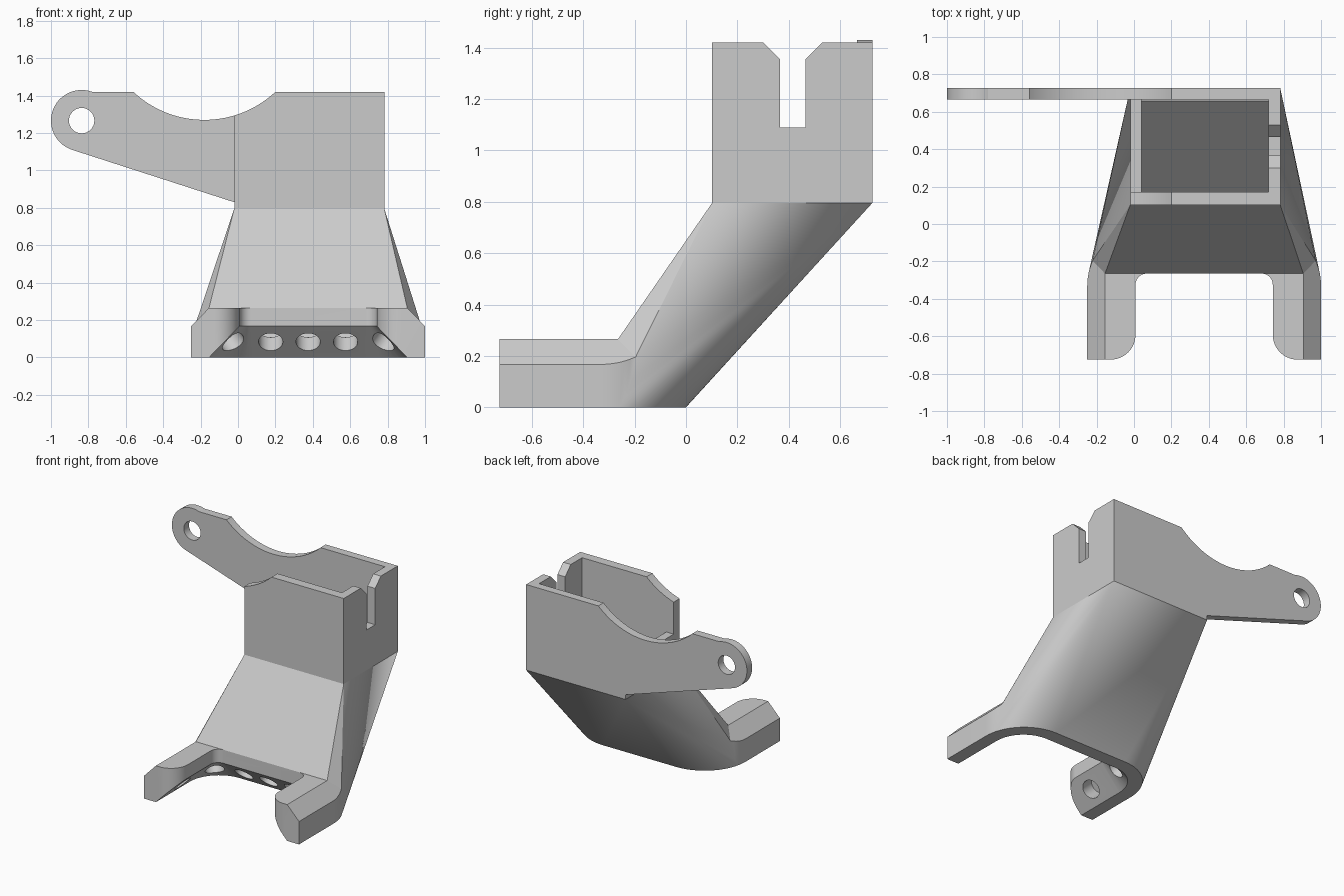
import bpy, bmesh
from math import sin, cos, pi, radians, atan2, acos, hypot
from mathutils import Vector

if "Cube" in bpy.data.objects:
    bpy.data.objects.remove(bpy.data.objects["Cube"], do_unlink=True)

grey = bpy.data.materials.new("plain grey")
grey.use_nodes = True
GREY = (0.6, 0.6, 0.6, 1)
grey.diffuse_color = GREY
grey.node_tree.nodes["Principled BSDF"].inputs["Base Color"].default_value = GREY

MID = 0.375  # symmetry plane of the nozzle
LEFT, RIGHT, FRONT, BACK, BASE, TOP = -0.02, 0.782, 0.102, 0.726, 0.796, 1.42  # housing


def finish(name, bm):
    bmesh.ops.recalc_face_normals(bm, faces=bm.faces)
    me = bpy.data.meshes.new(name)
    bm.to_mesh(me)
    bm.free()
    me.materials.append(grey)
    ob = bpy.data.objects.new(name, me)
    bpy.context.collection.objects.link(ob)
    return ob


def loft(name, rings):
    """Closed solid through rings with equal point counts."""
    bm = bmesh.new()
    vs = [[bm.verts.new(p) for p in r] for r in rings]
    n = len(vs[0])
    for a, b in zip(vs, vs[1:]):
        for i in range(n):
            j = (i + 1) % n
            bm.faces.new((a[i], a[j], b[j], b[i]))
    bm.faces.new(vs[0])
    bm.faces.new(vs[-1])
    return finish(name, bm)


def prism(name, pts, axis, lo, hi):
    """Extrude a 2D outline along x, y or z."""
    def place(p, d):
        q = list(p)
        q.insert(axis, d)
        return q
    return loft(name, [[place(p, d) for p in pts] for d in (lo, hi)])


def box(name, x, y, z):
    return prism(name, [(x[0], y[0]), (x[1], y[0]), (x[1], y[1]), (x[0], y[1])], 2, *z)


def hull(name, pts):
    bm = bmesh.new()
    for p in pts:
        bm.verts.new(p)
    bmesh.ops.convex_hull(bm, input=bm.verts)
    loose = [v for v in bm.verts if not v.link_faces]
    bmesh.ops.delete(bm, geom=loose, context='VERTS')
    bmesh.ops.dissolve_limit(bm, angle_limit=0.002, verts=bm.verts, edges=bm.edges)
    return finish(name, bm)


def arc(cx, cy, r, a0, a1, n):
    return [(cx + r * cos(radians(a0 + (a1 - a0) * i / n)),
             cy + r * sin(radians(a0 + (a1 - a0) * i / n))) for i in range(n + 1)]


def rod(name, centre, direction, r, depth, n=32):
    bm = bmesh.new()
    bmesh.ops.create_cone(bm, cap_ends=True, segments=n, radius1=r, radius2=r, depth=depth)
    ob = finish(name, bm)
    rot = Vector(direction).to_track_quat('Z', 'Y').to_matrix().to_4x4()
    rot.translation = Vector(centre)
    ob.data.transform(rot)
    return ob


def combine(ob, other, op='DIFFERENCE'):
    mod = ob.modifiers.new("bool", 'BOOLEAN')
    mod.object, mod.operation, mod.solver = other, op, 'EXACT'
    bpy.context.view_layer.objects.active = ob
    bpy.ops.object.modifier_apply(modifier=mod.name)
    bpy.data.objects.remove(other, do_unlink=True)


def flip(pts):
    return [(2 * MID - p[0], *p[1:]) for p in pts]


# --- Duct body: housing footprint drawn down to a rounded nozzle ---
shoulder = [(x, y, 0.167 + 1.03 * (x + 0.25)) for x, y in arc(0.08, -0.33, 0.33, 180, 156, 6)]
corner = [(x, y, 0) for x, y in arc(0.08, -0.33, 0.33, 180, 90, 22)]
half = corner + [shoulder[-1], (-0.155, -0.265, 0.265)]
roof = [(x, y, BASE) for x in (LEFT, RIGHT) for y in (FRONT, BACK)]
duct = hull("duct_nozzle", half + flip(half) + roof)

# Side prongs, chamfered on top and curving into the body
section = [(-0.25, 0), (-0.25, 0.167), (-0.155, 0.265), (0.1, 0.265), (0.1, 0)]
prong = [(x, -0.725, z) for x, z in section] + shoulder + corner[:7]
prong += [(-0.155, -0.265, 0.265), (0.1, -0.265, 0.265), (0.1, -0.2, 0)]
for side in (prong, flip(prong)):
    combine(duct, hull("prong", side), 'UNION')


# Sloped U-shaped opening between the prongs
def u_ring(x0, y1, r, z):
    left = [(x0, -1.0, z)] + [(x, y, z) for x, y in arc(x0 + r, y1 - r, r, 180, 90, 10)]
    return left + flip(left)[::-1]


combine(duct, loft("opening", [u_ring(-0.174, -0.08, 0.255, -0.02),
                               u_ring(0.008, -0.265, 0.06, 0.167),
                               u_ring(0.008, -0.265, 0.06, 0.4)]))

# Rounded inner tips of the prongs
tip = [(0.05, -0.8), (-0.125, -0.8)] + arc(-0.125, -0.592, 0.133, -90, 0, 12) + [(0.05, -0.592)]
for side in (tip, flip(tip)):
    combine(duct, prism("tip_cut", side, 2, -0.1, 0.4))

# Hollow air channel
inner = [(x, y, BASE + 0.01) for x in (0.04, 0.72) for y in (0.17, 0.666)]
inner += [(x, -0.2, 0.215) for x in (-0.07, 0.82)]
inner += [(x, -0.03, 0.08) for x in (0.03, 0.72)]
combine(duct, hull("channel", inner))

# Air jets on the slopes
jets = [((x, -0.182, 0.083), (0, -0.7, -0.7)) for x in (0.175, MID, 0.575)]
for pos, d in (((-0.03, -0.226, 0.083), (0.5, -0.5, -0.7)),
               ((-0.075, -0.53, 0.083), (0.73, 0, -0.68))):
    jets += [(pos, d), ((2 * MID - pos[0], pos[1], pos[2]), (-d[0], d[1], d[2]))]
for pos, d in jets:
    combine(duct, rod("jet", pos, d, 0.065, 0.2))


# --- Fan housing: front and side walls ---
def saddle():
    return rod("saddle", (-0.18, 0.4, 1.826), (0, 1, 0), 0.556, 2, 96)


housing = box("fan_housing", (LEFT, RIGHT), (FRONT, 0.666), (BASE, TOP))
combine(housing, box("pocket", (0.04, 0.72), (0.17, 0.8), (0.7, 1.6)))
combine(housing, box("low_side", (-0.1, 0.04), (0.17, 0.8), (1.06, 1.6)))
combine(housing, saddle())
slot = [(0.24, 1.48), (0.365, 1.355), (0.365, 1.09),
        (0.465, 1.09), (0.465, 1.355), (0.59, 1.48)]
combine(housing, prism("slot", slot, 0, 0.6, 0.9))

# --- Back plate with mounting arm ---
cx, cz, r = -0.836, 1.266, 0.164
dx, dz = LEFT - cx, 0.83 - cz
tangent = (atan2(dz, dx) - acos(r / hypot(dx, dz))) * 180 / pi
outline = [(LEFT, BASE), (RIGHT, BASE), (RIGHT, TOP), (-0.78, TOP)]
outline += arc(cx, cz, r, 70, 360 + tangent, 32) + [(LEFT, 0.83)]
plate = prism("back_plate_arm", outline, 1, 0.666, BACK)
combine(plate, saddle())
combine(plate, rod("bolt_hole", (cx, 0.7, cz), (0, 1, 0), 0.068, 1))

# Smooth curved areas, keep hard edges
for ob in (duct, housing, plate):
    bpy.ops.object.select_all(action='DESELECT')
    ob.select_set(True)
    bpy.context.view_layer.objects.active = ob
    bpy.ops.object.shade_smooth_by_angle(angle=radians(20))
